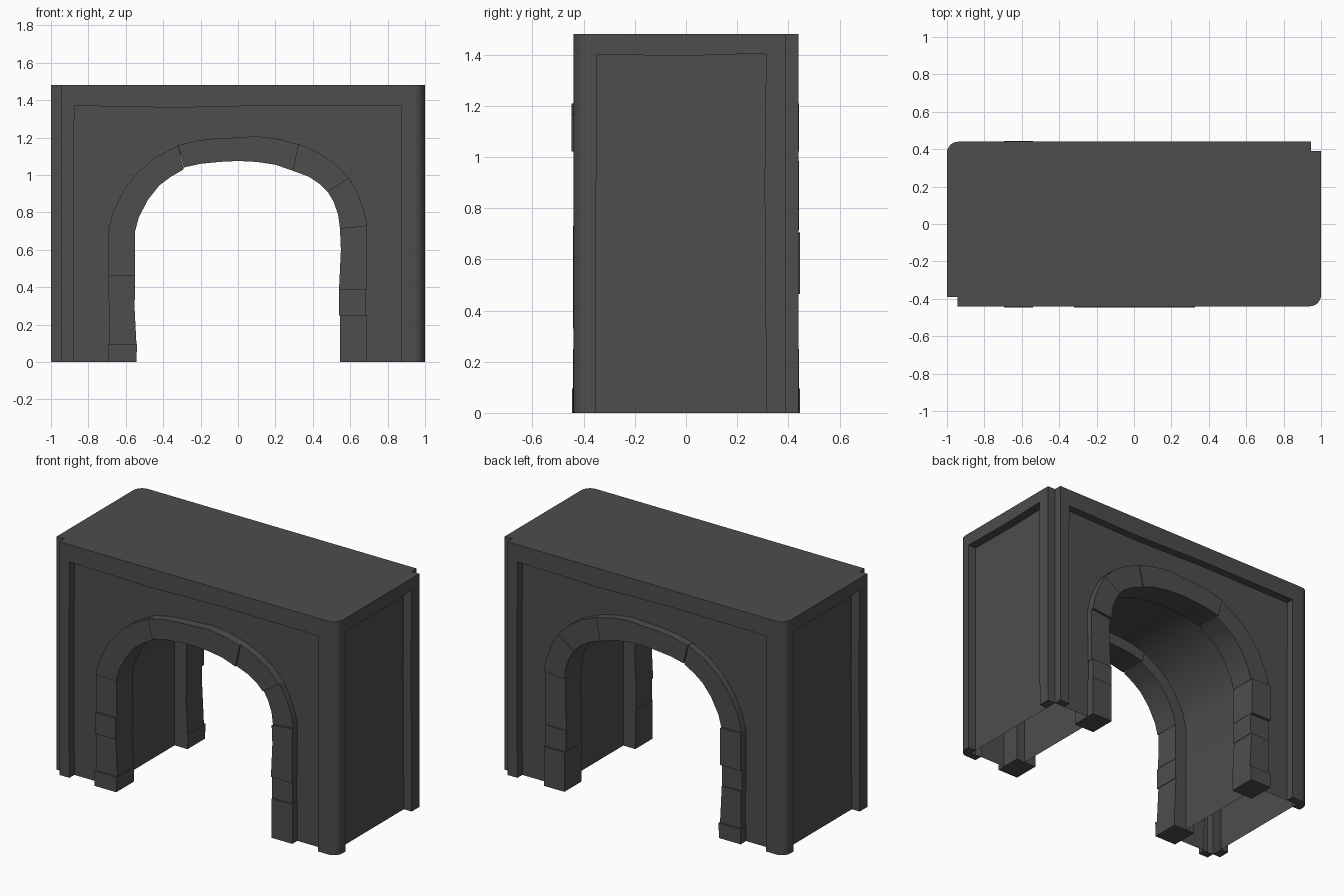
import bpy, bmesh
from math import sin, cos, radians

if "Cube" in bpy.data.objects:
    bpy.data.objects.remove(bpy.data.objects["Cube"])

# Dark grey stone
stone = bpy.data.materials.new("dark_stone")
stone.diffuse_color = (.075, .075, .075, 1)
stone.use_nodes = True
stone.node_tree.nodes["Principled BSDF"].inputs["Base Color"].default_value = stone.diffuse_color


def prism(name, pts, lo, hi, axis):
    """Extrude a 2D outline between lo and hi along the given axis."""
    place = {'x': lambda a, b, d: (d, a, b),
             'y': lambda a, b, d: (a, d, b),
             'z': lambda a, b, d: (a, b, d)}[axis]
    bm = bmesh.new()
    base = [bm.verts.new(place(a, b, lo)) for a, b in pts]
    top = [bm.verts.new(place(a, b, hi)) for a, b in pts]
    n = len(pts)
    bm.faces.new(base)
    bm.faces.new(top)
    for i in range(n):
        j = (i + 1) % n
        bm.faces.new((base[i], base[j], top[j], top[i]))
    bmesh.ops.recalc_face_normals(bm, faces=bm.faces)
    me = bpy.data.meshes.new(name)
    bm.to_mesh(me)
    bm.free()
    me.materials.append(stone)
    ob = bpy.data.objects.new(name, me)
    bpy.context.collection.objects.link(ob)
    return ob


def activate(ob):
    bpy.ops.object.select_all(action='DESELECT')
    ob.select_set(True)
    bpy.context.view_layer.objects.active = ob


def smooth(ob):
    activate(ob)
    bpy.ops.object.shade_smooth_by_angle(angle=radians(28))


def cut(ob, cutter):
    mod = ob.modifiers.new("cut", 'BOOLEAN')
    mod.operation = 'DIFFERENCE'
    mod.solver = 'EXACT'
    mod.object = cutter
    activate(ob)
    bpy.ops.object.modifier_apply(modifier=mod.name)
    bpy.data.objects.remove(cutter)


W, D, H = 0.945, 0.39, 1.48      # panel planes and height
FX, FY = 1.0, 0.44               # outer frame planes

# Arch ring, left to right: inner outline, outer outline, front and back reach
arch = [
    ([(-.55, .70), (-.53, .775), (-.48, .87), (-.42, .945), (-.36, .99), (-.29, 1.03)],
     [(-.695, .705), (-.665, .81), (-.61, .92), (-.53, 1.02), (-.44, 1.095), (-.32, 1.157)], .437, .432),
    ([(-.29, 1.04), (-.2, 1.06), (-.1, 1.07), (0, 1.075), (.1, 1.07), (.2, 1.055), (.295, 1.022)],
     [(-.32, 1.16), (-.21, 1.185), (-.1, 1.197), (0, 1.2), (.1, 1.208), (.21, 1.193), (.325, 1.165)], .447, .441),
    ([(.295, 1.022), (.38, .99), (.44, .95), (.48, .91)],
     [(.325, 1.165), (.43, 1.12), (.52, 1.06), (.595, .985)], .437, .432),
    ([(.48, .91), (.51, .86), (.535, .79), (.545, .715)],
     [(.595, .985), (.64, .9), (.675, .81), (.69, .73)], .428, .441),
]
# Column stones: outline, front and back reach
columns = [
    ([(-.543, 0), (-.54, .095), (-.695, .095), (-.695, 0)], .446, .445),
    ([(-.543, .095), (-.555, .33), (-.69, .33), (-.69, .095)], .434, .434),
    ([(-.552, .33), (-.552, .465), (-.693, .465), (-.693, .33)], .442, .426),
    ([(-.55, .465), (-.552, .70), (-.695, .705), (-.695, .465)], .430, .445),
    ([(.545, 0), (.545, .25), (.69, .25), (.69, 0)], .441, .441),
    ([(.54, .25), (.54, .385), (.685, .385), (.685, .25)], .432, .432),
    ([(.54, .385), (.55, .6), (.545, .715), (.69, .73), (.688, .385)], .441, .426),
]

# Body: plan with two rounded and two notched corners
arc = [(.94 + .06 * sin(radians(a)), -.38 - .06 * cos(radians(a))) for a in range(0, 91, 15)]
half = [(-W, -D), (-W, -FY)] + arc + [(FX, D)]
body = prism("gate_body", half + [(-x, -y) for x, y in half], 0, H, 'z')

# Recessed panels, repeated on the opposite sides by half a turn
front_panel = [(-.875, -.1), (-.88, .6), (-.875, 1.37), (-.33, 1.36), (.2, 1.372), (.872, 1.368), (.87, -.1)]
side_panel = [(-.352, -.1), (-.35, 1.4), (0, 1.395), (.313, 1.405), (.307, .9), (.315, -.1)]
for s in (1, -1):
    cut(body, prism("panel_cutter", [(s * x, z) for x, z in front_panel], -s * .6, -s * D, 'y'))
    cut(body, prism("panel_cutter", [(s * y, z) for y, z in side_panel], s * W, s * 1.2, 'x'))

# Passage, running behind the stones
mid = [(i[0] + .58 * (o[0] - i[0]), i[1] + .58 * (o[1] - i[1]))
       for k, (inn, out, _, _) in enumerate(arch) for i, o in list(zip(inn, out))[1 if k else 0:]]
cut(body, prism("passage_cutter", [(mid[0][0], -.1)] + mid + [(mid[-1][0], -.1)], -.7, .7, 'y'))

# Open underside, keeping only the feet of the frame
bm = bmesh.new()
bm.from_mesh(body.data)


def bottom():
    return [f for f in bm.faces if f.normal.z < -.9 and f.calc_center_median().z < .001]


for co, no in (((W, 0, 0), (1, 0, 0)), ((-W, 0, 0), (1, 0, 0)), ((0, D, 0), (0, 1, 0)), ((0, -D, 0), (0, 1, 0))):
    fs = bottom()
    geom = set(fs) | {e for f in fs for e in f.edges} | {v for f in fs for v in f.verts}
    bmesh.ops.bisect_plane(bm, geom=list(geom), dist=1e-4, plane_co=co, plane_no=no)
    bm.normal_update()
inside = [f for f in bottom() if abs(f.calc_center_bounds().x) < W - .002 and abs(f.calc_center_bounds().y) < D - .002]
bmesh.ops.delete(bm, geom=inside, context='FACES')
bm.to_mesh(body.data)
bm.free()
smooth(body)

# Arch and column stones on the front, mirrored to the back
for s, side in ((-1, "front"), (1, "back")):
    for k, (inn, out, front, back) in enumerate(arch):
        reach = front if s < 0 else back
        smooth(prism(f"{side}_arch_stone_{k}", inn + out[::-1], s * reach, s * .27, 'y'))
    for k, (pts, front, back) in enumerate(columns):
        reach = front if s < 0 else back
        prism(f"{side}_column_stone_{k}", pts, s * reach, s * .27, 'y')
